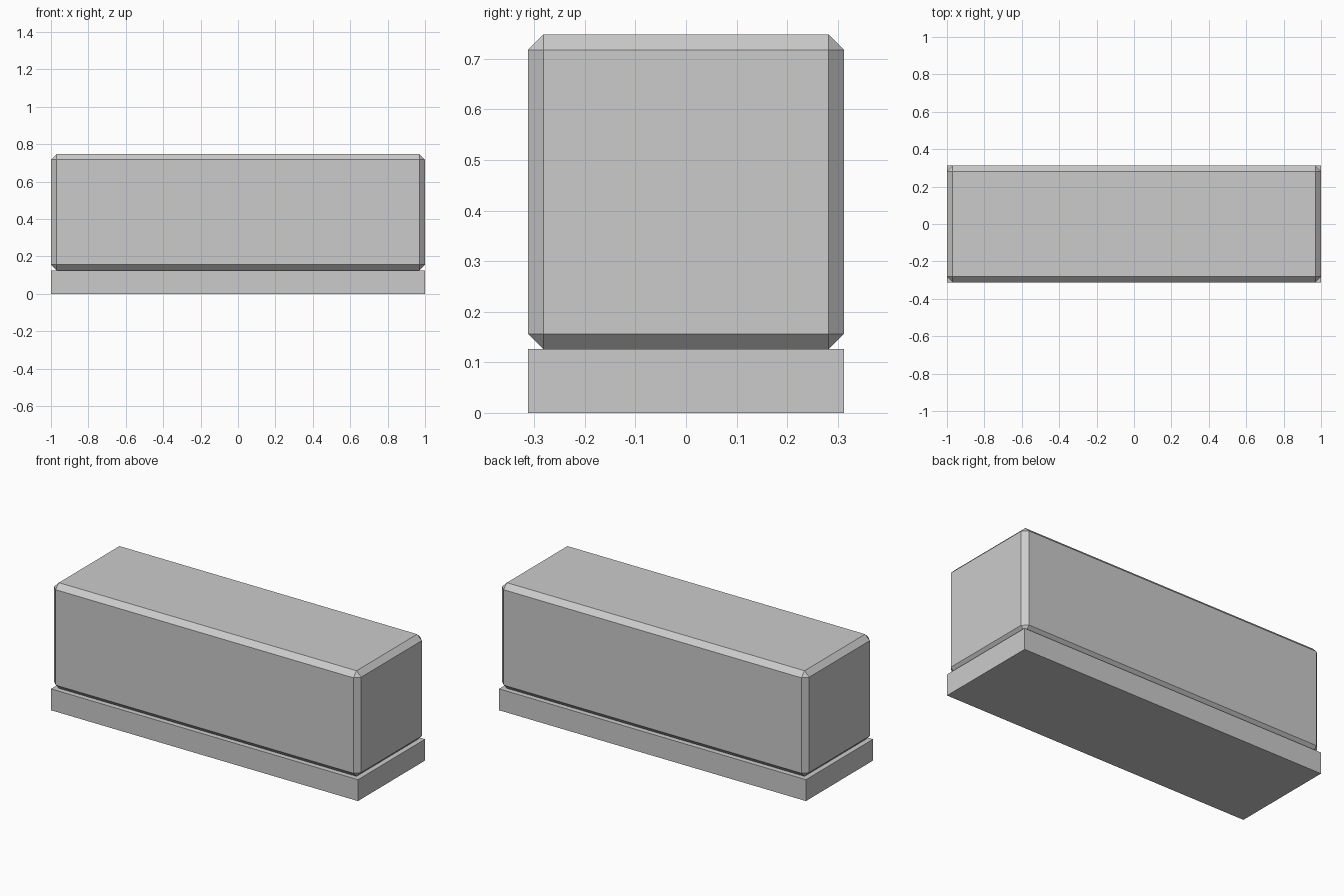
import bpy
import bmesh
from mathutils import Matrix, Vector

if "Cube" in bpy.data.objects:
    bpy.data.objects.remove(bpy.data.objects["Cube"])


def box(name, size_x, size_y, z0, z1, chamfer=0.0):
    bm = bmesh.new()
    bmesh.ops.create_cube(bm, size=1.0)
    bmesh.ops.transform(bm, verts=bm.verts, matrix=Matrix.Diagonal((size_x, size_y, z1 - z0, 1)))
    bmesh.ops.translate(bm, verts=bm.verts, vec=Vector((0, 0, (z0 + z1) / 2)))
    if chamfer:
        bmesh.ops.bevel(bm, geom=list(bm.edges), offset=chamfer, offset_type='OFFSET',
                        segments=1, affect='EDGES', profile=0.5)
    mesh = bpy.data.meshes.new(name)
    bm.to_mesh(mesh)
    bm.free()
    obj = bpy.data.objects.new(name, mesh)
    bpy.context.collection.objects.link(obj)
    return obj


# Plain slab underneath
box("base_slab", 2.0, 0.624, 0.0, 0.126)

# Chamfered block on top
box("upper_block", 2.0, 0.624, 0.126, 0.748, chamfer=0.03)
